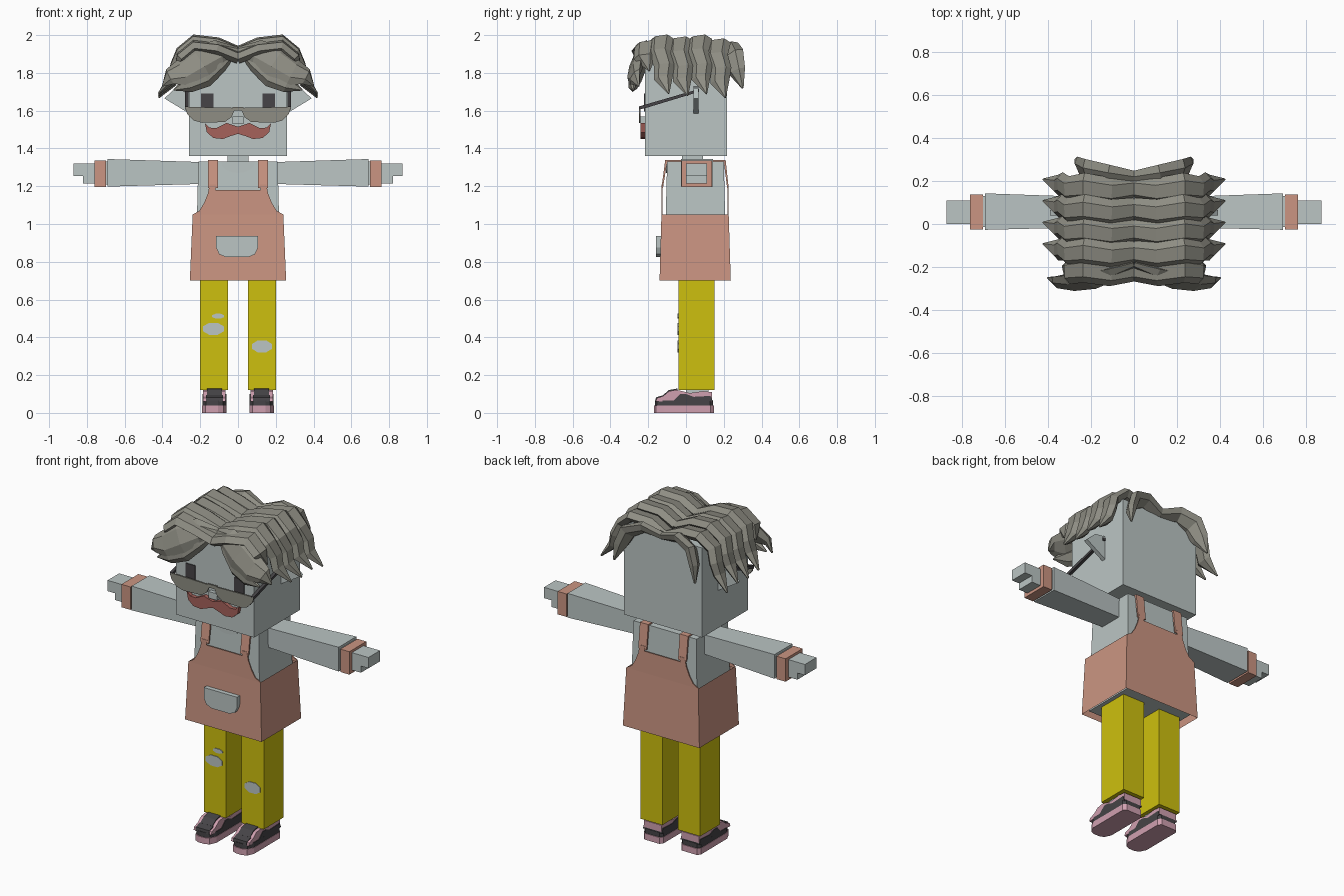
import bpy, bmesh, math
from mathutils import Vector

default = bpy.data.objects.get("Cube")
if default:
    bpy.data.objects.remove(default, do_unlink=True)


def material(name, red, green, blue):
    def linear(v):
        v /= 255
        return v / 12.92 if v < 0.04 else ((v + 0.055) / 1.055) ** 2.4
    colour = (linear(red), linear(green), linear(blue), 1)
    mat = bpy.data.materials.new(name)
    mat.use_nodes = True
    mat.diffuse_color = colour
    mat.node_tree.nodes["Principled BSDF"].inputs["Base Color"].default_value = colour
    return mat


pale = material("pale_grey", 187, 197, 196)
salmon = material("salmon_cloth", 203, 149, 130)
yellow = material("yellow_denim", 206, 192, 14)
pink = material("shoe_pink", 208, 160, 176)
dark = material("charcoal", 70, 68, 71)
hair_grey = material("hair_grey", 142, 141, 131)
rust = material("moustache_red", 166, 98, 91)


def loft(name, rings, mat, capped=True):
    """Skin a list of equal point rings."""
    bm = bmesh.new()
    loops = [[bm.verts.new(p) for p in ring] for ring in rings]
    count = len(loops[0])
    for low, high in zip(loops, loops[1:]):
        for i in range(count):
            j = (i + 1) % count
            bm.faces.new((low[i], low[j], high[j], high[i]))
    if capped:
        bm.faces.new(loops[0])
        bm.faces.new(loops[-1])
    bmesh.ops.recalc_face_normals(bm, faces=bm.faces)
    mesh = bpy.data.meshes.new(name)
    bm.to_mesh(mesh)
    bm.free()
    mesh.materials.append(mat)
    obj = bpy.data.objects.new(name, mesh)
    bpy.context.collection.objects.link(obj)
    return obj


def prism(name, outline, axis, start, end, mat):
    """Extrude a flat outline along the x, y or z axis."""
    place = {"x": lambda a, b, d: (d, a, b),
             "y": lambda a, b, d: (a, d, b),
             "z": lambda a, b, d: (a, b, d)}[axis]
    return loft(name, [[place(a, b, d) for a, b in outline] for d in (start, end)], mat)


def rect(a, b, c, d):
    return [(a, c), (b, c), (b, d), (a, d)]


def box(name, x, y, z, mat):
    return prism(name, rect(*x, *y), "z", *z, mat)


def mirrored(half):
    """Complete a half outline that runs from centre to centre."""
    return half + [(-a, b) for a, b in reversed(half) if a > 0]


def flip(outline, side):
    return [(a * side, b) for a, b in outline]


def span(side, a, b):
    return sorted((side * a, side * b))


def strand(name, path, widths, thickness, hint, side):
    """Ridged lock of hair tapering along a path."""
    path = [Vector((x * side, y, z)) for x, y, z in path]
    rings = []
    for i, point in enumerate(path):
        along = (path[min(i + 1, len(path) - 1)] - path[max(i - 1, 0)]).normalized()
        across = Vector(hint)
        across = (across - along * across.dot(along)).normalized()
        normal = along.cross(across)
        slim = min(1, widths[i] / max(widths) + 0.1)
        rings.append([point + across * widths[i] * math.cos(k * math.pi / 3)
                      + normal * thickness * slim * math.sin(k * math.pi / 3)
                      for k in range(6)])
    return loft(name, rings, hair_grey)


# Head, neck and torso
box("head", (-0.26, 0.26), (-0.217, 0.217), (1.36, 1.9), pale)
box("neck", (-0.055, 0.055), (-0.02, 0.09), (1.32, 1.37), pale)
loft("torso", [[(x, y, z) for x, y in rect(-w, w, front, back)]
               for w, front, back, z in ((0.225, -0.115, 0.215, 0.72),
                                         (0.21, -0.1, 0.2, 1.33))], pale)
collar = [(0.09 * math.cos(t * math.pi / 8), 1.33 - 0.06 * math.sin(t * math.pi / 8))
          for t in range(9)]
prism("neckline", collar, "y", -0.106, -0.1, pale)

# Apron skirt, bibs and pocket
loft("apron_skirt", [[(x, y, z) for x, y in rect(-w, w, front, back)]
                     for w, front, back, z in ((0.255, -0.14, 0.237, 0.7),
                                               (0.24, -0.13, 0.226, 1.05))],
     salmon, capped=False)
bib = mirrored([(0, 1.04), (0.24, 1.04), (0.24, 1.05), (0.205, 1.07), (0.18, 1.11),
                (0.16, 1.16), (0.15, 1.21), (0.115, 1.21), (0.12, 1.18), (0, 1.18)])
prism("front_bib", bib, "y", -0.13, -0.124, salmon)
prism("back_bib", bib, "y", 0.22, 0.226, salmon)
pocket = [(-0.116, 0.937), (0.106, 0.937), (0.106, 0.875), (0.09, 0.84), (0.055, 0.825),
          (-0.065, 0.825), (-0.1, 0.84), (-0.116, 0.875)]
prism("apron_pocket", pocket, "y", -0.16, -0.13, pale)

# Nose and moustache
box("nose", (-0.028, 0.028), (-0.24, -0.21), (1.53, 1.57), pale)
moustache = mirrored([(0, 1.478), (0.04, 1.465), (0.08, 1.45), (0.13, 1.455), (0.165, 1.485),
                      (0.175, 1.535), (0.15, 1.51), (0.115, 1.508), (0.06, 1.535), (0, 1.515)])
prism("moustache", moustache, "y", -0.24, -0.215, rust)
box("glasses_bridge", (-0.03, 0.03), (-0.25, -0.24), (1.6, 1.62), hair_grey)

# Hair paths shared by both halves: sideways arch, fringe and back curtain
arch = [(0, 1.9), (0.11, 1.945), (0.23, 1.96), (0.3, 1.9), (0.33, 1.83), (0.35, 1.76), (0.42, 1.68)]
rows = [(-0.22, -0.02, 5), (-0.14, 0.01, 7), (-0.04, 0, 7), (0.06, 0.01, 7), (0.16, -0.01, 7)]
fringe = [(0, -0.19, 1.91), (0.1, -0.23, 1.91), (0.2, -0.26, 1.86), (0.29, -0.27, 1.8),
          (0.36, -0.27, 1.78), (0.4, -0.25, 1.73)]
low_fringe = [(0.02, -0.2, 1.91), (0.1, -0.235, 1.85), (0.18, -0.265, 1.78),
              (0.26, -0.28, 1.74), (0.34, -0.28, 1.71)]
curtain = [(0, 0.21, 1.9), (0.12, 0.23, 1.93), (0.21, 0.25, 1.89), (0.245, 0.27, 1.81),
           (0.27, 0.3, 1.72)]

for side, label in ((1, "left"), (-1, "right")):
    # Apron strap over the shoulder
    strap = [(-0.13, 1.19), (-0.11, 1.338), (0.21, 1.338), (0.226, 1.19),
             (0.218, 1.19), (0.2, 1.328), (-0.1, 1.328), (-0.122, 1.19)]
    prism(label + "_strap", strap, "x", *span(side, 0.105, 0.16), salmon)

    # Sleeve, cuff and hand
    loft(label + "_sleeve", [[(side * x, y, z) for y, z in rect(*sizes)]
                             for x, sizes in ((0.2, (-0.015, 0.125, 1.212, 1.328)),
                                              (0.69, (-0.027, 0.142, 1.198, 1.344)))], pale)
    box(label + "_wrist", span(side, 0.68, 0.71), (-0.015, 0.13), (1.21, 1.33), pale)
    box(label + "_cuff", span(side, 0.7, 0.76), (-0.025, 0.137), (1.197, 1.335), salmon)
    box(label + "_palm", span(side, 0.75, 0.82), (0, 0.11), (1.215, 1.32), pale)
    box(label + "_fingers", span(side, 0.82, 0.87), (0, 0.11), (1.255, 1.32), pale)

    # Trouser leg and ankle
    box(label + "_trouser_leg", span(side, 0.053, 0.2), (-0.04, 0.15), (0.12, 0.73), yellow)
    box(label + "_ankle", span(side, 0.075, 0.175), (0, 0.12), (0.08, 0.13), pale)

    # Shoe: rounded sole, stripe, upper, toe cap, laces and collar
    sole = [(0.06, 0.13), (0.075, 0.147), (0.175, 0.147), (0.19, 0.13), (0.19, -0.12),
            (0.172, -0.158), (0.145, -0.17), (0.105, -0.17), (0.078, -0.158), (0.06, -0.12)]
    prism(label + "_shoe_sole", flip(sole, side), "z", 0, 0.038, pink)
    welt = [(0.125 + (x - 0.125) * 0.97, y * 0.97) for x, y in sole]
    prism(label + "_shoe_stripe", flip(welt, side), "z", 0.038, 0.066, dark)
    upper = [(0.138, 0.06), (0.138, 0.11), (0.09, 0.115), (0.02, 0.105), (-0.05, 0.122),
             (-0.09, 0.115), (-0.12, 0.09), (-0.155, 0.078), (-0.16, 0.06)]
    prism(label + "_shoe_upper", upper, "x", *span(side, 0.066, 0.184), pink)
    toe = [(-0.163, 0.06), (-0.159, 0.082), (-0.12, 0.094), (-0.11, 0.06)]
    prism(label + "_toe_cap", toe, "x", *span(side, 0.08, 0.17), dark)
    laces = [(-0.115, 0.08), (-0.122, 0.094), (-0.09, 0.121), (-0.045, 0.129), (-0.04, 0.1)]
    prism(label + "_shoe_laces", laces, "x", *span(side, 0.085, 0.165), dark)
    band = [(-0.07, 0.062), (-0.03, 0.1), (0.0, 0.1), (0.04, 0.085), (0.13, 0.09), (0.141, 0.062)]
    prism(label + "_shoe_band", band, "x", *span(side, 0.062, 0.188), dark)

    # Eye, pointed ear and glasses
    box(label + "_eye", span(side, 0.13, 0.195), (-0.222, -0.215), (1.595, 1.69), dark)
    ear = [(0.25, 1.58), (0.39, 1.665), (0.33, 1.72), (0.25, 1.73)]
    prism(label + "_ear", flip(ear, side), "y", 0.04, 0.065, pale)
    lens = [(0.012, 1.615), (0.28, 1.62), (0.27, 1.585), (0.235, 1.548), (0.19, 1.536),
            (0.07, 1.54), (0.035, 1.565)]
    prism(label + "_lens", flip(lens, side), "y", -0.25, -0.241, hair_grey)
    temple = [(-0.25, 1.605), (-0.25, 1.622), (0.07, 1.715), (0.07, 1.7), (-0.2, 1.618)]
    prism(label + "_glasses_temple", temple, "x", *span(side, 0.262, 0.28), dark)

    # Hair
    for number, (y, lift, reach) in enumerate(rows, 1):
        path = [(x, y + 0.04 * (i / 6) ** 2 + 0.008 * (-1) ** i, z + lift)
                for i, (x, z) in enumerate(arch[:reach])]
        widths = [0.055, 0.062, 0.066, 0.06, 0.055, 0.05, 0.004][:reach - 1] + [0.004]
        strand(f"{label}_hair_lock_{number}", path, widths, 0.034, (0, 1, 0.15), side)
    strand(label + "_fringe", fringe, [0.03, 0.07, 0.09, 0.08, 0.05, 0.004],
           0.032, (0, 0.4, 1), side)
    strand(label + "_low_fringe", low_fringe, [0.02, 0.05, 0.06, 0.045, 0.004],
           0.032, (0, 0.1, 1), side)
    strand(label + "_back_curtain", curtain, [0.04, 0.055, 0.065, 0.05, 0.006],
           0.032, (0.4 * side, 1, 0.6), side)

# Ripped knees: bare patches set on the trouser fronts
for name, x, z, width, height in (("right_knee_rip", -0.13, 0.445, 0.06, 0.034),
                                  ("right_small_rip", -0.105, 0.512, 0.034, 0.014),
                                  ("left_knee_rip", 0.127, 0.352, 0.056, 0.035)):
    patch = [(x + width * math.cos(k * math.pi / 4 + 0.39),
              z + height * math.sin(k * math.pi / 4 + 0.39)) for k in range(8)]
    prism(name, patch, "y", -0.044, -0.039, pale)
